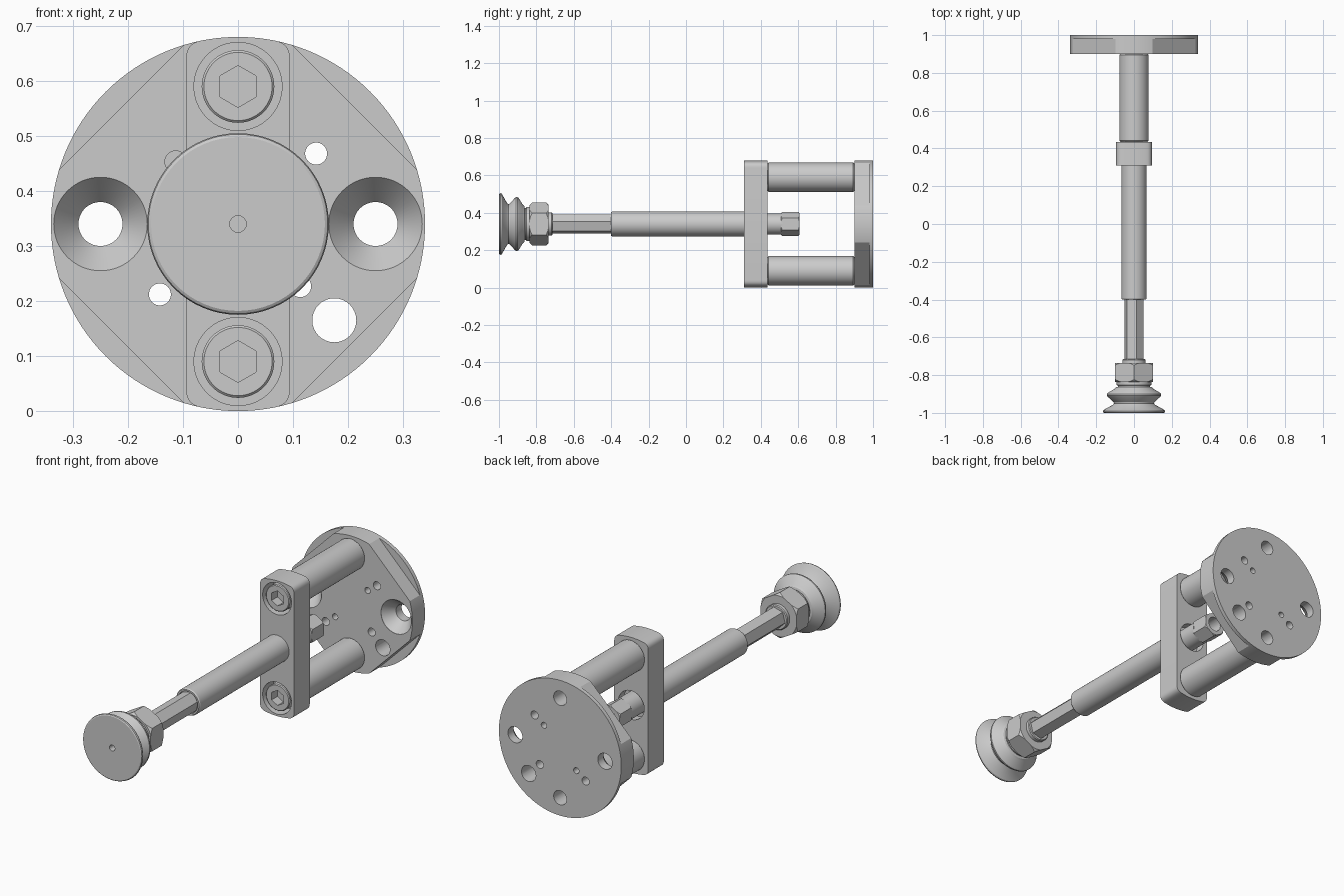
import bpy, bmesh, math
from mathutils import Matrix

if "Cube" in bpy.data.objects:
    bpy.data.objects.remove(bpy.data.objects["Cube"])

CZ = 0.34      # height of the tool axis
R = 0.34       # flange radius


def make(name, bm):
    bmesh.ops.recalc_face_normals(bm, faces=bm.faces[:])
    me = bpy.data.meshes.new(name)
    bm.to_mesh(me)
    bm.free()
    ob = bpy.data.objects.new(name, me)
    bpy.context.collection.objects.link(ob)
    return ob


def lathe(name, prof, x=0, z=0, steps=64):
    """Revolve (radius, y) points round the y axis, offset from the tool axis."""
    bm = bmesh.new()
    vs = [bm.verts.new((r, y, 0)) for r, y in prof]
    es = [bm.edges.new(p) for p in zip(vs, vs[1:])]
    bmesh.ops.spin(bm, geom=vs + es, cent=(0, 0, 0), axis=(0, 1, 0),
                   angle=math.tau, steps=steps, use_merge=True)
    bmesh.ops.remove_doubles(bm, verts=bm.verts[:], dist=1e-5)
    bmesh.ops.translate(bm, verts=bm.verts[:], vec=(x, 0, CZ + z))
    return make(name, bm)


def cyl(name, r, y0, y1, x=0, z=0, c=0.0, steps=64):
    if c:
        prof = [(0, y0), (r - c, y0), (r, y0 + c), (r, y1 - c), (r - c, y1), (0, y1)]
    else:
        prof = [(0, y0), (r, y0), (r, y1), (0, y1)]
    return lathe(name, prof, x, z, steps)


def prism(name, pts, y0, y1, z=0):
    """Extrude an (x, z) outline along y."""
    bm = bmesh.new()
    f = bm.faces.new([bm.verts.new((px, y0, CZ + z + pz)) for px, pz in pts])
    ext = bmesh.ops.extrude_face_region(bm, geom=[f])
    vs = [g for g in ext['geom'] if isinstance(g, bmesh.types.BMVert)]
    bmesh.ops.translate(bm, verts=vs, vec=(0, y1 - y0, 0))
    return make(name, bm)


def hexagon(r, turn=0):
    return [(r * math.sin(math.radians(60 * i + turn)),
             r * math.cos(math.radians(60 * i + turn))) for i in range(6)]


def boolean(ob, tool, op='DIFFERENCE'):
    m = ob.modifiers.new("bool", 'BOOLEAN')
    m.operation, m.object, m.solver = op, tool, 'EXACT'
    bpy.context.view_layer.objects.active = ob
    bpy.ops.object.modifier_apply(modifier=m.name)
    bpy.data.objects.remove(tool)


# Mounting flange with four flats in front of a full round rim
flange = cyl("mounting_flange", R, 0.90, 1.0, steps=128)
for k in range(4):
    bm = bmesh.new()
    bmesh.ops.create_cube(bm, size=1)
    bmesh.ops.scale(bm, verts=bm.verts[:], vec=(0.2, 0.2, 0.6))
    bmesh.ops.translate(bm, verts=bm.verts[:], vec=(0.4, 0.88, 0))
    bmesh.ops.transform(bm, verts=bm.verts[:], matrix=Matrix.Translation((0, 0, CZ))
                        @ Matrix.Rotation(math.radians(45 + 90 * k), 4, 'Y'))
    boolean(flange, make("flat_cutter", bm))

# Countersunk side holes
for s in (-1, 1):
    boolean(flange, lathe("sink_cutter", [(0, 0.89), (0.085, 0.89), (0.085, 0.901),
                                          (0.04, 0.955), (0.04, 1.1), (0, 1.1)], x=s * 0.25))
# Plain flange holes: x, z, radius
holes = [(0.175, -0.175, 0.04), (0, 0.25, 0.036), (0, -0.25, 0.036)]
for s in (-1, 1):
    holes += [(s * 0.142, s * 0.128, 0.02), (s * 0.09, s * 0.09, 0.015),
              (-s * 0.113, s * 0.113, 0.02)]
for x, z, r in holes:
    boolean(flange, cyl("hole_cutter", r, 0.8, 1.1, x, z, steps=32))

# Cross bar: curved ends with filleted corners
top = [(0.07 * i / 8, math.sqrt(R * R - (0.07 * i / 8) ** 2)) for i in range(9)]
p0, p1, p2 = top[-1], (0.0945, 0.327), (0.0945, 0.30)
for i in range(1, 7):
    t = i / 6
    top.append(tuple((1 - t) ** 2 * a + 2 * t * (1 - t) * b + t * t * c
                     for a, b, c in zip(p0, p1, p2)))
right = top + [(x, -z) for x, z in reversed(top)]
bar = prism("cross_bar", right + [(-x, z) for x, z in reversed(right[1:-1])], 0.31, 0.435)
boolean(bar, cyl("recess_cutter", 0.072, 0.39, 0.5))

parts = [flange, bar]
for s, side in ((1, "upper"), (-1, "lower")):
    z = s * 0.25
    boolean(bar, cyl("counterbore_cutter", 0.08, 0.25, 0.39, z=z))
    # Standoff post, bored at the flange end
    parts.append(lathe(side + "_post", [(0, 0.435), (0.072, 0.435), (0.078, 0.441),
                                        (0.078, 0.894), (0.072, 0.90), (0.034, 0.90),
                                        (0.034, 0.75), (0, 0.74)], z=z))
    # Socket-head bolt
    bolt = cyl(side + "_bolt", 0.066, 0.314, 0.392, z=z, c=0.004)
    boolean(bolt, prism("socket_cutter", hexagon(0.038), 0.25, 0.36, z))
    parts.append(bolt)

# Guide tube and sliding rod
parts.append(lathe("guide_tube", [(0, -0.385), (0.055, -0.385), (0.055, -0.40), (0.063, -0.40),
                                  (0.067, -0.394), (0.067, 0.312), (0, 0.312)]))
parts.append(prism("sliding_rod", hexagon(0.052, 15), -0.72, -0.38))
parts.append(cyl("rod_collar", 0.062, -0.74, -0.715, c=0.004))

# Chamfered hex nut behind the suction cup
nut = prism("cup_nut", hexagon(0.115), -0.836, -0.735)
boolean(nut, cyl("nut_chamfer", 0.1155, -0.8355, -0.7355, c=0.013), 'INTERSECT')
parts.append(nut)

# Bellows suction cup
parts.append(lathe("suction_cup", [
    (0, -0.93), (0.015, -0.93), (0.015, -1.0), (0.158, -1.0), (0.163, -0.997),
    (0.165, -0.991), (0.162, -0.985), (0.112, -0.957), (0.106, -0.95), (0.108, -0.943),
    (0.139, -0.915), (0.144, -0.908), (0.144, -0.901), (0.139, -0.894), (0.102, -0.872),
    (0.096, -0.865), (0.085, -0.862), (0.085, -0.856), (0.092, -0.852), (0.092, -0.834), (0, -0.834)]))

# Rear sleeve and hex air fitting
parts.append(cyl("rear_sleeve", 0.056, 0.38, 0.515))
fitting = prism("air_fitting", hexagon(0.064), 0.508, 0.606)
boolean(fitting, cyl("fitting_chamfer", 0.0645, 0.5085, 0.6055, c=0.007), 'INTERSECT')
boolean(fitting, cyl("bore_cutter", 0.036, 0.53, 0.7))
parts.append(fitting)

# Smooth round surfaces, keep edges crisp
for ob in parts:
    bpy.ops.object.select_all(action='DESELECT')
    ob.select_set(True)
    bpy.context.view_layer.objects.active = ob
    bpy.ops.object.shade_smooth_by_angle(angle=math.radians(25))
